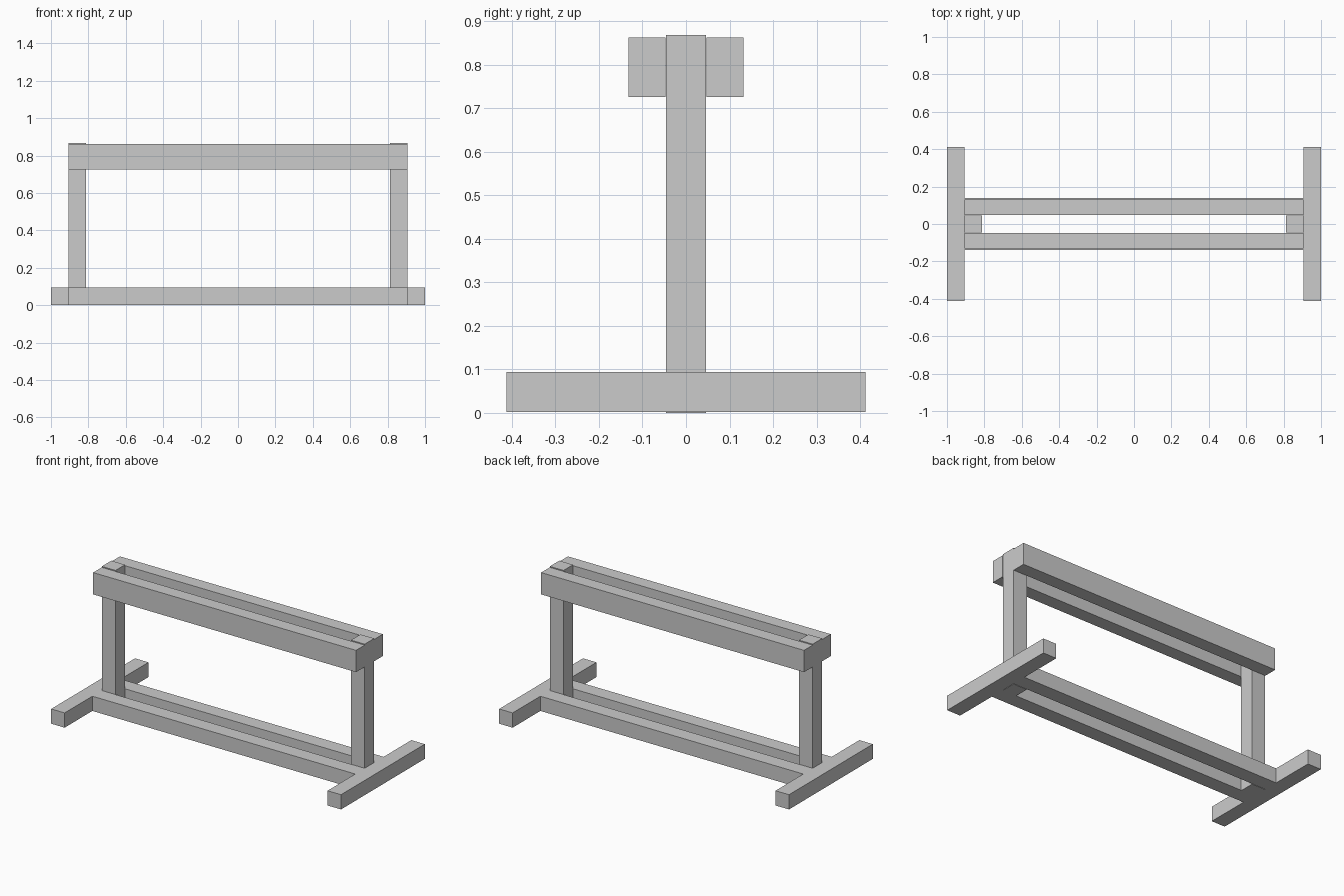
import bpy

if "Cube" in bpy.data.objects:
    bpy.data.objects.remove(bpy.data.objects["Cube"])

T = 0.093          # timber thickness
X_IN = 0.907       # outer face of posts, inner face of feet


def box(name, x, y, z):
    """Box from (min, max) ranges on each axis."""
    bpy.ops.mesh.primitive_cube_add(
        size=1, location=[(a + b) / 2 for a, b in (x, y, z)])
    ob = bpy.context.object
    ob.name = name
    ob.scale = [b - a for a, b in (x, y, z)]
    bpy.ops.object.transform_apply(location=False, rotation=False, scale=True)
    return ob


def span(s, a, b):
    """Range a..b mirrored to side s."""
    return tuple(sorted((s * a, s * b)))


# Feet and upright posts at each end
for s, side in ((-1, "left"), (1, "right")):
    box(f"{side}_foot", span(s, X_IN, 1.0), (-0.413, 0.413), (0.002, T + 0.001))
    box(f"{side}_post", span(s, X_IN - T - 0.002, X_IN), (-T / 2, T / 2), (0, 0.868))

# Paired rails clamping the posts, front and back
for s, side in ((-1, "front"), (1, "back")):
    box(f"{side}_bottom_rail", (-X_IN, X_IN), span(s, 0.047, 0.14), (0.002, T + 0.001))
    box(f"{side}_top_rail", (-X_IN, X_IN), span(s, 0.047, 0.132), (0.726, 0.862))
